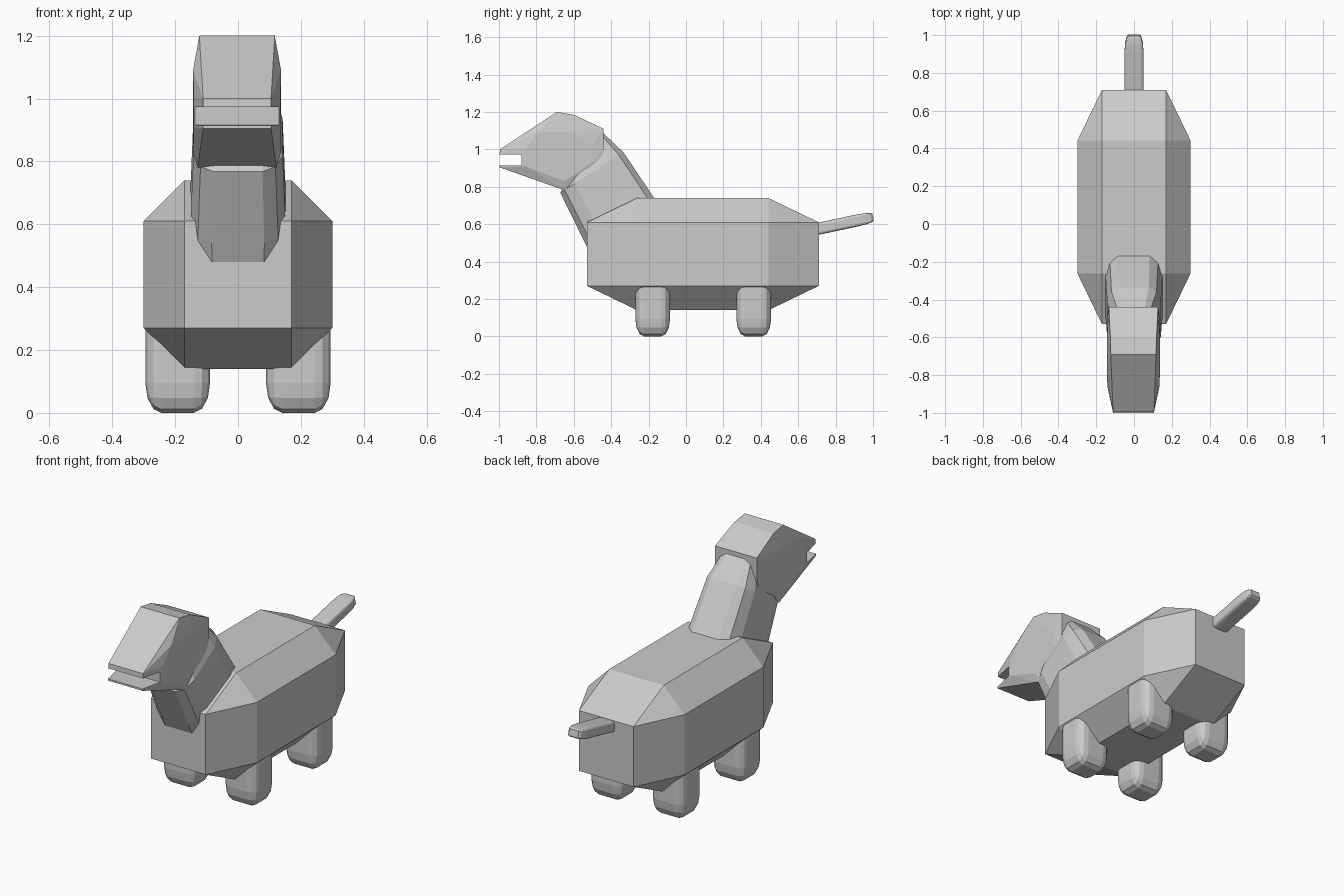
import bpy, bmesh, math
from mathutils import Matrix, Vector

if "Cube" in bpy.data.objects:
    bpy.data.objects.remove(bpy.data.objects["Cube"])


def finish(bm, name):
    bmesh.ops.recalc_face_normals(bm, faces=bm.faces[:])
    me = bpy.data.meshes.new(name)
    bm.to_mesh(me)
    bm.free()
    ob = bpy.data.objects.new(name, me)
    bpy.context.collection.objects.link(ob)
    return ob


def soft_box(name, centre, half, bevel, segments, tilt=0.0):
    """Bevelled cube, scaled to half sizes and tilted about x."""
    bm = bmesh.new()
    bmesh.ops.create_cube(bm, size=2)
    bmesh.ops.bevel(bm, geom=bm.edges[:], offset=bevel, segments=segments,
                    profile=0.5, affect='EDGES')
    bm.transform(Matrix.Translation(centre) @ Matrix.Rotation(tilt, 4, 'X')
                 @ Matrix.Diagonal((*half, 1)))
    return finish(bm, name)


# Body: cube with one wide chamfer
soft_box("body", (0, 0.09, 0.44), (0.30, 0.62, 0.30), 0.434, 1)

# Four stubby legs
for label, y in (("front", -0.178), ("rear", 0.362)):
    for side, sx in (("left", 1), ("right", -1)):
        soft_box(f"{label}_leg_{side}", (sx * 0.192, y, 0.19),
                 (0.103, 0.093, 0.19), 0.5, 3)

# Tail
soft_box("tail", (0, 0.79, 0.593), (0.05, 0.215, 0.032), 0.42, 3, math.radians(12))

# Neck: rounded-rectangle rings, (front y,z), (back y,z), half width
rings = [((-0.46, 0.34), (-0.11, 0.62), 0.15),
         ((-0.56, 0.54), (-0.17, 0.74), 0.152),
         ((-0.672, 0.768), (-0.335, 0.985), 0.142),
         ((-0.60, 0.93), (-0.44, 1.085), 0.105)]
quarter = [(1.0, 0.55), (0.84, 0.86), (0.55, 1.0)]   # (across, depth) fractions
section = (quarter + [(-u, v) for u, v in reversed(quarter)]
           + [(-u, -v) for u, v in quarter] + [(u, -v) for u, v in reversed(quarter)])
bm = bmesh.new()
loops = []
for f, b, w in rings:
    front, back = Vector((0, *f)), Vector((0, *b))
    mid, axis = (front + back) / 2, (back - front) / 2
    loops.append([bm.verts.new(mid + axis * v + Vector((u * w, 0, 0))) for u, v in section])
n = len(section)
for lo, hi in zip(loops, loops[1:]):
    for i in range(n):
        j = (i + 1) % n
        bm.faces.new((lo[i], lo[j], hi[j], hi[i]))
bm.faces.new(loops[0])
bm.faces.new(loops[-1])
finish(bm, "neck")

# Head: hull of the side outline (x half width, y, z) and a wider cheek outline
outline = [(0.108, -1.0, 0.905), (0.108, -0.995, 1.0), (0.12, -0.69, 1.2),
           (0.122, -0.60, 1.185), (0.13, -0.44, 1.11), (0.132, -0.44, 1.0),
           (0.13, -0.455, 0.92), (0.125, -0.645, 0.78)]
cheek = [(0.138, -0.86, 0.91), (0.138, -0.86, 1.0), (0.14, -0.79, 1.09),
         (0.14, -0.61, 1.09), (0.14, -0.50, 1.02), (0.14, -0.50, 0.93),
         (0.14, -0.65, 0.83)]
bm = bmesh.new()
for x, y, z in outline + cheek:
    for s in (1, -1):
        bm.verts.new((s * x - 0.003, y, z))
res = bmesh.ops.convex_hull(bm, input=bm.verts[:])
bmesh.ops.delete(bm, geom=[v for v in bm.verts if not v.link_faces], context='VERTS')
bmesh.ops.dissolve_limit(bm, angle_limit=math.radians(1), verts=bm.verts[:], edges=bm.edges[:])
head = finish(bm, "head")

# Open mouth cut through the snout
cutter = soft_box("mouth_cutter", (0, -1.04, 0.944), (0.3, 0.16, 0.029), 0.01, 1)
cutter.hide_render = True
mod = head.modifiers.new("mouth", 'BOOLEAN')
mod.operation = 'DIFFERENCE'
mod.solver = 'EXACT'
mod.object = cutter
bpy.context.view_layer.objects.active = head
bpy.ops.object.modifier_apply(modifier=mod.name)
bpy.data.objects.remove(cutter)
